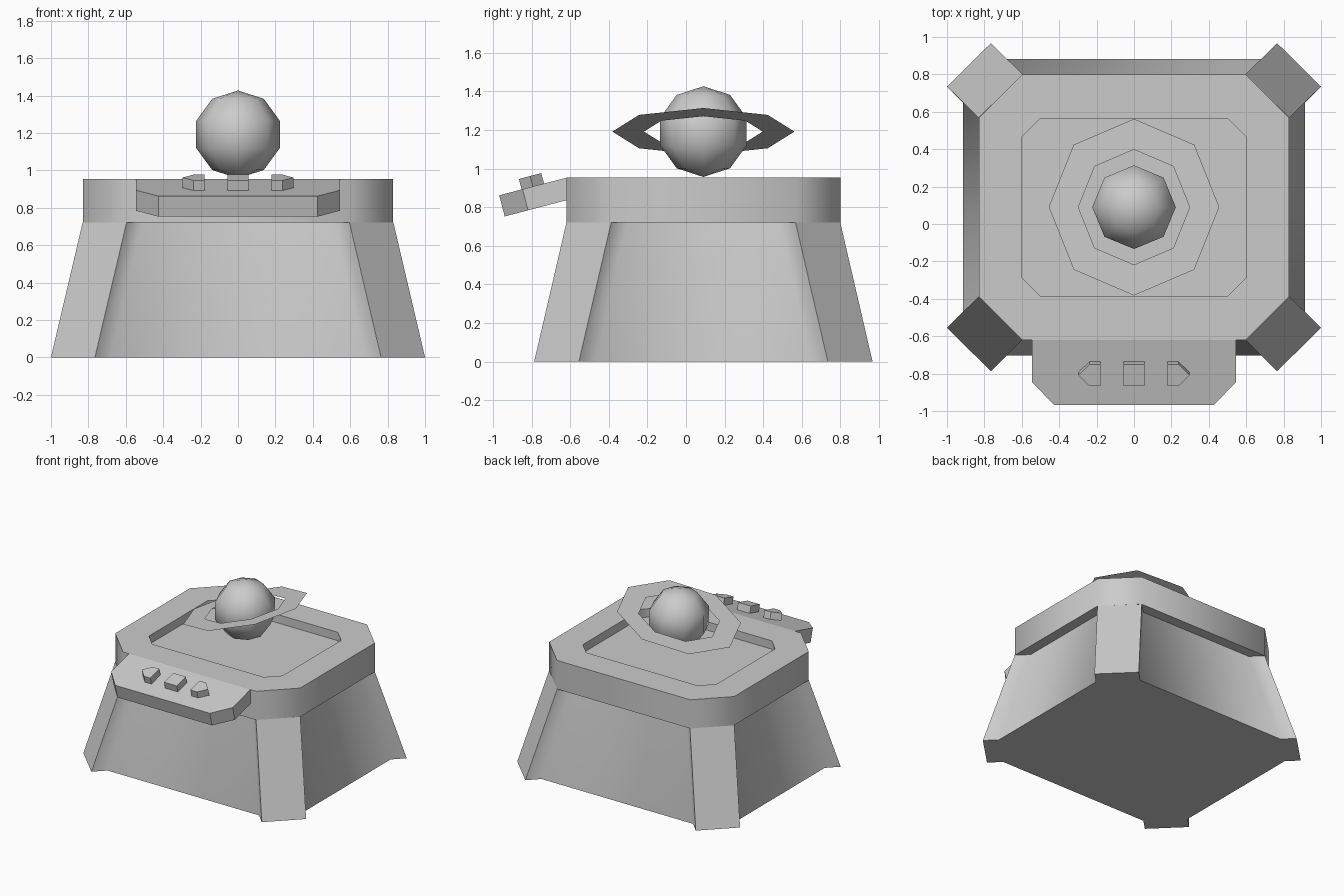
import bpy, bmesh, math
from mathutils import Matrix, Vector

if "Cube" in bpy.data.objects:
    bpy.data.objects.remove(bpy.data.objects["Cube"])

CY = 0.09  # the body's centre in y (the console overhangs the front)


def add_object(name, bm, smooth=None):
    bmesh.ops.recalc_face_normals(bm, faces=bm.faces)
    mesh = bpy.data.meshes.new(name)
    bm.to_mesh(mesh)
    bm.free()
    ob = bpy.data.objects.new(name, mesh)
    bpy.context.collection.objects.link(ob)
    if smooth:
        bpy.ops.object.select_all(action='DESELECT')
        ob.select_set(True)
        bpy.context.view_layer.objects.active = ob
        bpy.ops.object.shade_smooth_by_angle(angle=math.radians(smooth))
    return ob


def loft(name, rings, matrix=Matrix(), caps=True, smooth=None):
    """Skin a list of equal-length point loops, capping both ends."""
    bm = bmesh.new()
    loops = [[bm.verts.new(matrix @ Vector(p)) for p in r] for r in rings]
    n = len(loops[0])
    for a, b in zip(loops, loops[1:]):
        for i in range(n):
            j = (i + 1) % n
            bm.faces.new((a[i], a[j], b[j], b[i]))
    if caps:
        bm.faces.new(loops[0])
        bm.faces.new(loops[-1])
    return add_object(name, bm, smooth)


def four_way(quadrant, z):
    """Mirror the first-quadrant points into a closed outline."""
    q = list(quadrant)
    pts = q + [(-x, y) for x, y in reversed(q)]
    pts += [(-x, -y) for x, y in q] + [(x, -y) for x, y in reversed(q)]
    return [(x, y, z) for x, y in pts]


def chamfered(hx, hy, c, z):
    return four_way([(hx, hy - c), (hx - c, hy)], z)


def prism(name, outline, z0, z1, matrix):
    return loft(name, [[(x, y, z) for x, y in outline] for z in (z0, z1)], matrix)


centre = Matrix.Translation((0, CY, 0))

# Tapered base with diagonal corner legs
foot = [(0.915, 0.56), (1.0, 0.645), (0.765, 0.877), (0.68, 0.792)]
shoulder = [(x - 0.169, y - 0.167) for x, y in foot]
loft("base", [four_way(foot, 0), four_way(shoulder, 0.72)], centre, smooth=50)

# Table top with a shallow recess
loft("table_top", [chamfered(0.83, 0.71, 0.232, 0.72),
                   chamfered(0.83, 0.71, 0.232, 0.953),
                   chamfered(0.60, 0.475, 0.10, 0.953),
                   chamfered(0.60, 0.475, 0.10, 0.885)], centre, smooth=50)

# Sloping control console on the front
tilt = Matrix.Translation((0, -0.62, 0.953)) @ Matrix.Rotation(math.radians(14.7), 4, 'X')
prism("console", [(0.545, 0), (-0.545, 0), (-0.545, -0.235), (-0.425, -0.36),
                  (0.425, -0.36), (0.545, -0.235)], -0.113, 0, tilt)

# Buttons: a square one between two arrows
near, far = -0.12, -0.24
prism("middle_button", [(-0.057, near), (-0.057, far), (0.057, far), (0.057, near)],
      0, 0.056, tilt)
for side, name in ((-1, "left_button"), (1, "right_button")):
    arrow = [(0.18, near), (0.18, far), (0.238, far), (0.298, -0.18), (0.238, near)]
    prism(name, [(side * x, y) for x, y in arrow], 0, 0.056, tilt)

# Floating globe
globe_at = Matrix.Translation((0, CY, 1.192))
bm = bmesh.new()
bmesh.ops.create_uvsphere(bm, u_segments=8, v_segments=5, radius=0.235, matrix=globe_at)
add_object("globe", bm, smooth=60)

# Flat tilted ring around the globe


def octagon(r):
    return [(r * math.cos(k * math.pi / 4), r * math.sin(k * math.pi / 4), 0) for k in range(8)]


loft("ring", [octagon(0.472), octagon(0.308)],
     globe_at @ Matrix.Rotation(math.radians(-15), 4, 'Y'), caps=False)
